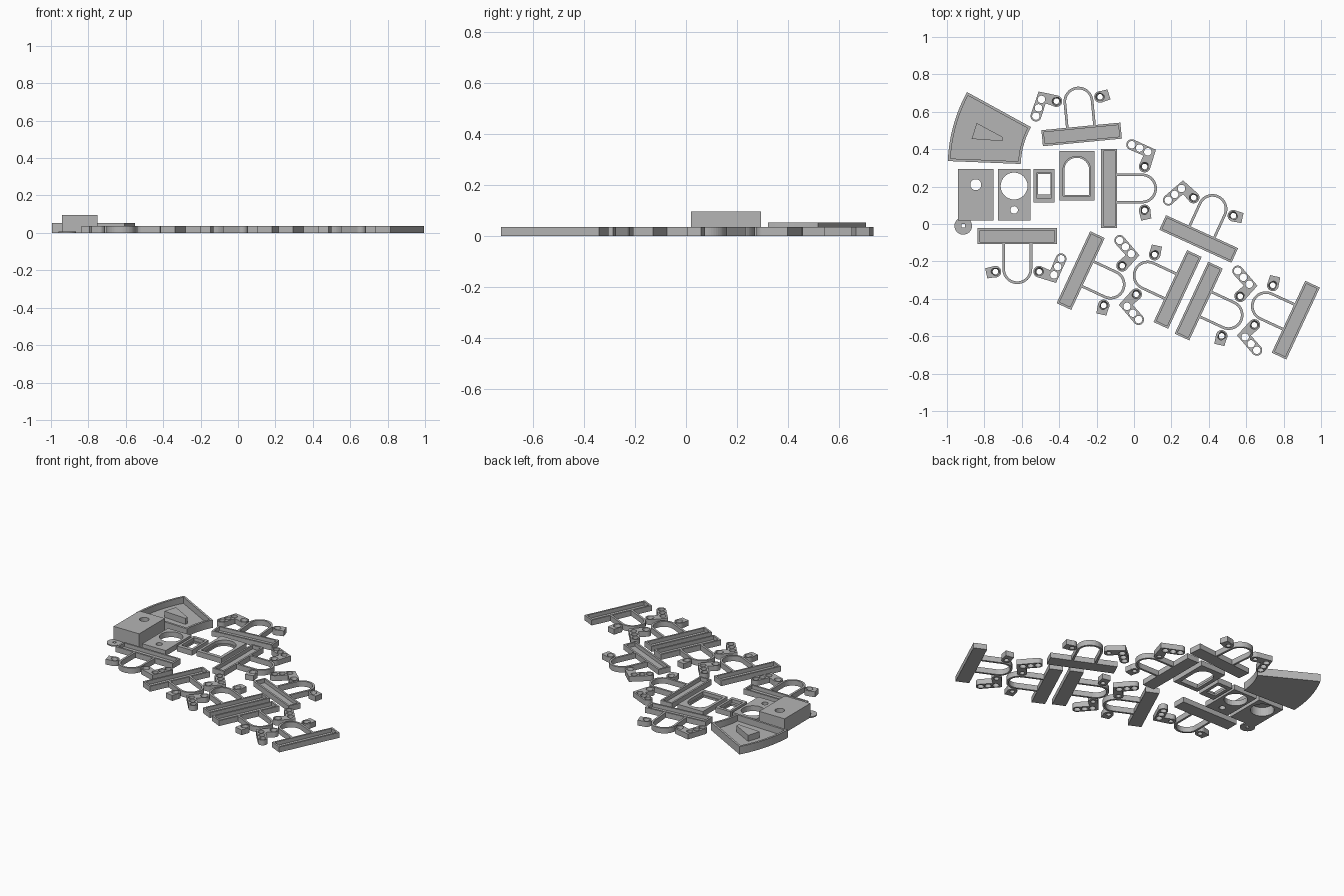
import bpy, bmesh
from math import sin, cos, asin, radians, degrees
from mathutils import Matrix, Vector

cube = bpy.data.objects.get("Cube")
if cube:
    bpy.data.objects.remove(cube, do_unlink=True)

grey = bpy.data.materials.new("plain grey")
grey.use_nodes = True
colour = (0.46, 0.46, 0.46, 1)
grey.diffuse_color = colour
grey.node_tree.nodes["Principled BSDF"].inputs["Base Color"].default_value = colour

H = 0.036          # height of the common parts
FLOOR = 0.011      # tray floor thickness


def arc(cx, cy, r, a0, a1, n=16):
    angles = [radians(a0 + (a1 - a0) * i / n) for i in range(n + 1)]
    return [(cx + r * cos(a), cy + r * sin(a)) for a in angles]


def circle(cx, cy, r, n=32):
    return arc(cx, cy, r, 0, 360, n)[:-1]


def rect(x0, x1, y0, y1):
    return [(x0, y0), (x1, y0), (x1, y1), (x0, y1)]


def layer(bm, outline, holes, z0, z1):
    """Extrude a filled outline with holes into bm."""
    curve = bpy.data.curves.new("outline", "CURVE")
    curve.dimensions = "2D"
    curve.fill_mode = "BOTH"
    curve.extrude = (z1 - z0) / 2
    for loop in [outline] + holes:
        spline = curve.splines.new("POLY")
        spline.points.add(len(loop) - 1)
        for p, (x, y) in zip(spline.points, loop):
            p.co = (x, y, 0, 1)
        spline.use_cyclic_u = True
    temp = bpy.data.objects.new("outline", curve)
    bpy.context.collection.objects.link(temp)
    bpy.context.view_layer.update()
    graph = bpy.context.evaluated_depsgraph_get()
    mesh = bpy.data.meshes.new_from_object(temp.evaluated_get(graph))
    mesh.transform(Matrix.Translation((0, 0, (z0 + z1) / 2)))
    part = bmesh.new()
    part.from_mesh(mesh)
    bmesh.ops.remove_doubles(part, verts=part.verts, dist=1e-5)
    bmesh.ops.recalc_face_normals(part, faces=part.faces)
    part.to_mesh(mesh)
    part.free()
    bm.from_mesh(mesh)
    bpy.data.objects.remove(temp, do_unlink=True)
    bpy.data.curves.remove(curve)
    bpy.data.meshes.remove(mesh)


def build(name, layers, countersink=None):
    """Make a mesh from (outline, holes, z0, z1) layers."""
    bm = bmesh.new()
    for item in layers:
        layer(bm, *item)
    if countersink:
        c = Vector(countersink)
        for v in bm.verts:
            d = v.co.xy - c
            if v.co.z > H / 2 and d.length < 0.017:
                v.co.xy = c + d.normalized() * 0.023
    mesh = bpy.data.meshes.new(name)
    bm.to_mesh(mesh)
    bm.free()
    mesh.materials.clear()
    mesh.materials.append(grey)
    for poly in mesh.polygons:
        poly.material_index = 0
        poly.use_smooth = False
    return mesh


def place(name, mesh, matrix=Matrix()):
    obj = bpy.data.objects.new(name, mesh)
    bpy.context.collection.objects.link(obj)
    obj.matrix_world = matrix


# Bracket parts, drawn once with the channel bar at the origin
bar_out = rect(-0.212, 0.212, -0.043, 0.043)
bar_in = rect(-0.2, 0.2, -0.031, 0.031)
loop = ([(0.08, 0.043)] + arc(0, 0.176, 0.08, 0, 180, 24) + [(-0.08, 0.043), (-0.066, 0.043)]
        + arc(0, 0.176, 0.066, 180, 0, 24) + [(0.066, 0.043)])
pivot_l, pivot_r = (-0.117, 0.19), (0.117, 0.19)
lever = (arc(*pivot_l, 0.031, 235, 435) + [(-0.207, 0.25)]
         + arc(-0.234, 0.121, 0.029, 157, 337) + [(-0.176, 0.183)])
lever_holes = [circle(*pivot_l, 0.015)] + [
    circle(x, y, 0.02) for x, y in [(-0.196, 0.207), (-0.216, 0.163), (-0.234, 0.121)]]
tab = arc(*pivot_r, 0.031, 80, 290) + [(0.172, 0.172), (0.16, 0.226)]

bracket = {
    "channel_bar": build("channel_bar", [(bar_out, [bar_in], 0, H), (bar_in, [], 0, FLOOR)]),
    "arch_loop": build("arch_loop", [(loop, [], 0, H)]),
    "three_hole_lever": build("three_hole_lever", [(lever, lever_holes, 0, H)], pivot_l),
    "pivot_tab": build("pivot_tab", [(tab, [circle(*pivot_r, 0.015)], 0, H)], pivot_r),
}

# Lay out the brackets: x, y, turn
spots = [(-0.28, 0.479, 5.5), (-0.133, 0.19, -90), (-0.624, -0.065, 180),
         (0.346, -0.08, -24.6), (-0.285, -0.249, -115), (0.233, -0.35, 65),
         (0.346, -0.412, -115), (0.865, -0.514, 65)]
for i, (x, y, turn) in enumerate(spots, 1):
    m = Matrix.Translation((x, y, 0)) @ Matrix.Rotation(radians(turn), 4, "Z")
    for part, mesh in bracket.items():
        place(f"{part}_{i}", mesh, m)


# Fan-shaped tray with a raised wedge
def fan(inset):
    outer, inner = 0.838 - inset, 0.448 + inset
    a, b = degrees(asin(inset / outer)), degrees(asin(inset / inner))
    return (arc(-0.158, 0.303, outer, 151.3 + a, 177.7 - a)
            + arc(-0.158, 0.303, inner, 177.7 - b, 151.3 + b))


place("fan_tray", build("fan_tray", [(fan(0), [fan(0.014)], 0, 0.053),
                                     (fan(0.014), [], 0, FLOOR)]))
wedge = [(-0.841, 0.54), (-0.868, 0.455), (-0.702, 0.443), (-0.702, 0.465)]
place("tray_wedge", build("tray_wedge", [(wedge, [], FLOOR, 0.052)]))

# Tall block, counterbored from beneath
block = rect(-0.941, -0.751, 0.02, 0.294)
place("tall_block", build("tall_block", [
    (block, [circle(-0.846, 0.21, 0.073)], 0, 0.06),
    (block, [circle(-0.846, 0.21, 0.029)], 0.06, 0.096)]))

# Low plate with a large and a small hole
plate = rect(-0.728, -0.553, 0.02, 0.294)
place("two_hole_plate", build("two_hole_plate", [
    (plate, [circle(-0.641, 0.203, 0.072), circle(-0.641, 0.075, 0.02)], 0, H)]))

# Small window frame with an inner lip
frame = rect(-0.536, -0.424, 0.115, 0.294)
place("small_frame", build("small_frame", [
    (frame, [rect(-0.514, -0.446, 0.158, 0.267)], 0, 0.014),
    (frame, [rect(-0.52, -0.44, 0.14, 0.274)], 0.014, H)]))


# Arched window frame with an inner lip
def doorway(r, y0):
    return [(-0.306 - r, y0), (-0.306 + r, y0)] + arc(-0.306, 0.288, r, 0, 180, 24)


frame = rect(-0.398, -0.211, 0.126, 0.39)
place("arched_frame", build("arched_frame", [
    (frame, [doorway(0.066, 0.156)], 0, 0.014),
    (frame, [doorway(0.074, 0.15)], 0.014, H)]))

# Thin washer with a square hole
place("washer", build("washer", [
    (circle(-0.913, -0.01, 0.047), [rect(-0.922, -0.904, -0.019, -0.001)], 0, 0.008)]))
